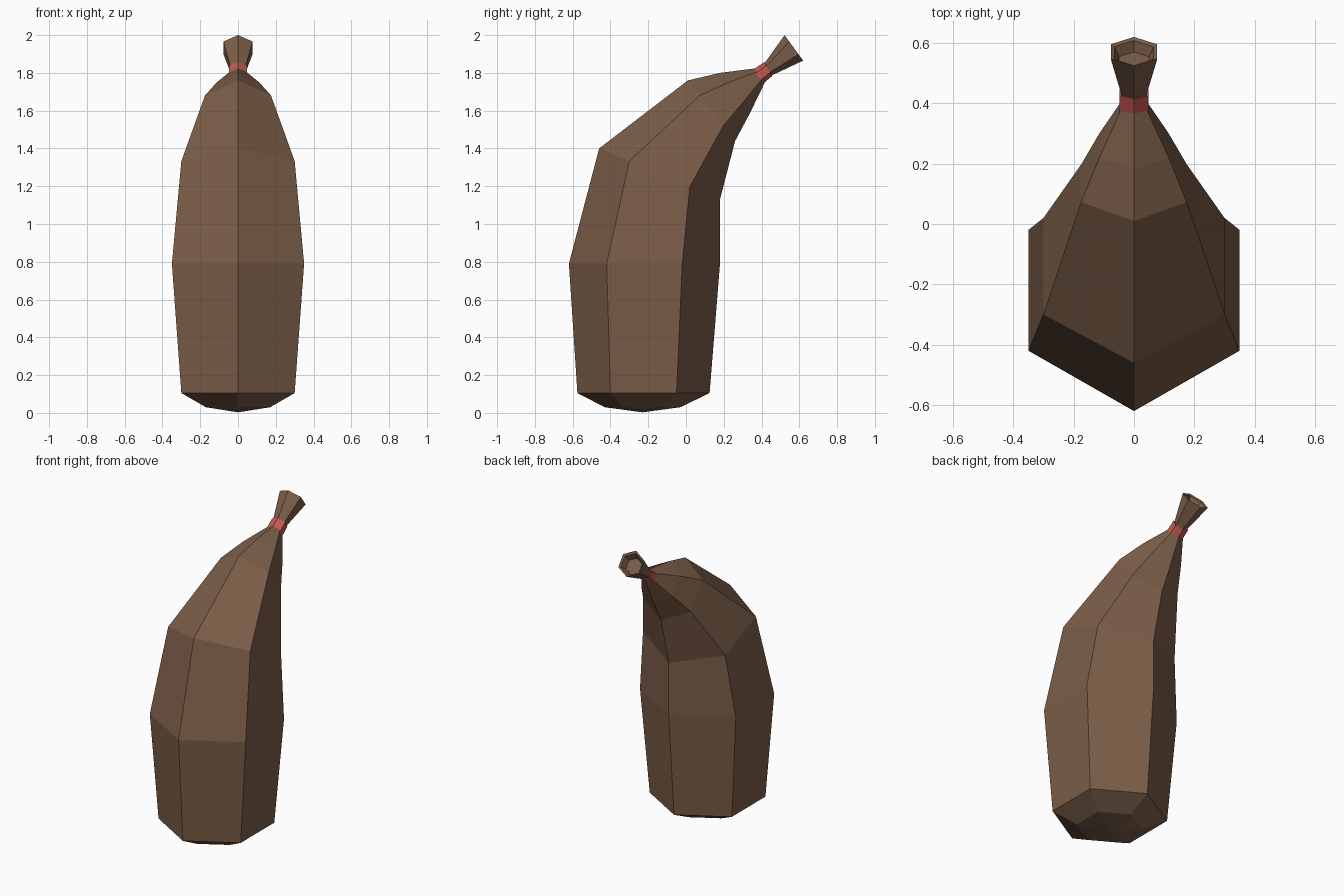
import bpy, bmesh
from mathutils import Vector

if "Cube" in bpy.data.objects:
    bpy.data.objects.remove(bpy.data.objects["Cube"])


def material(name, color):
    m = bpy.data.materials.new(name)
    m.diffuse_color = color
    m.use_nodes = True
    m.node_tree.nodes["Principled BSDF"].inputs["Base Color"].default_value = m.diffuse_color
    return m


def hex_loft(name, rings, mat, tip=None, cap=None, closed=False):
    """Loft six-sided rings given as (front y, front z, back y, back z, half width)."""
    bm = bmesh.new()
    loops = []
    for fy, fz, by, bz, w in rings:
        f, b = Vector((0, fy, fz)), Vector((0, by, bz))
        layout = [(0, 0), (w, .25), (w, .75), (0, 1), (-w, .75), (-w, .25)]
        loops.append([bm.verts.new(f.lerp(b, t) + Vector((x, 0, 0))) for x, t in layout])
    pairs = list(zip(loops, loops[1:]))
    if closed:
        pairs.append((loops[-1], loops[0]))
    for a, b in pairs:
        for i in range(6):
            j = (i + 1) % 6
            bm.faces.new((a[i], a[j], b[j], b[i]))
    if tip:
        v = bm.verts.new(tip)
        for i in range(6):
            bm.faces.new((v, loops[0][(i + 1) % 6], loops[0][i]))
    if cap:
        bm.faces.new(loops[-1])
    bmesh.ops.recalc_face_normals(bm, faces=bm.faces)
    me = bpy.data.meshes.new(name)
    bm.to_mesh(me)
    bm.free()
    me.materials.append(mat)
    ob = bpy.data.objects.new(name, me)
    bpy.context.collection.objects.link(ob)
    return ob


cloth = material("brown_cloth", (0.20, 0.112, 0.066, 1))
cord = material("red_cord", (0.55, 0.10, 0.09, 1))

# Sack body leaning back, pinched neck, flared mouth with a shallow recess
hex_loft("sack", [
    (-.43, .03, -.03, .03, .17),
    (-.575, .105, .125, .105, .30),
    (-.62, .79, .18, .79, .35),
    (-.46, 1.40, .18, 1.13, .30),
    (.01, 1.76, .26, 1.44, .175),
    (.18, 1.80, .34, 1.59, .115),
    (.375, 1.825, .425, 1.765, .038),
    (.415, 1.85, .45, 1.785, .040),
    (.522, 2.0, .62, 1.865, .077),
    (.526, 1.983, .608, 1.870, .065),
    (.508, 1.945, .570, 1.860, .050),
], cloth, tip=(0, -.23, .003), cap=True)

# Cord tied round the neck
hex_loft("neck_tie", [
    (.353, 1.815, .41, 1.745, .048),
    (.415, 1.858, .456, 1.783, .048),
    (.42, 1.848, .446, 1.79, .034),
    (.36, 1.806, .403, 1.754, .034),
], cord, closed=True)
